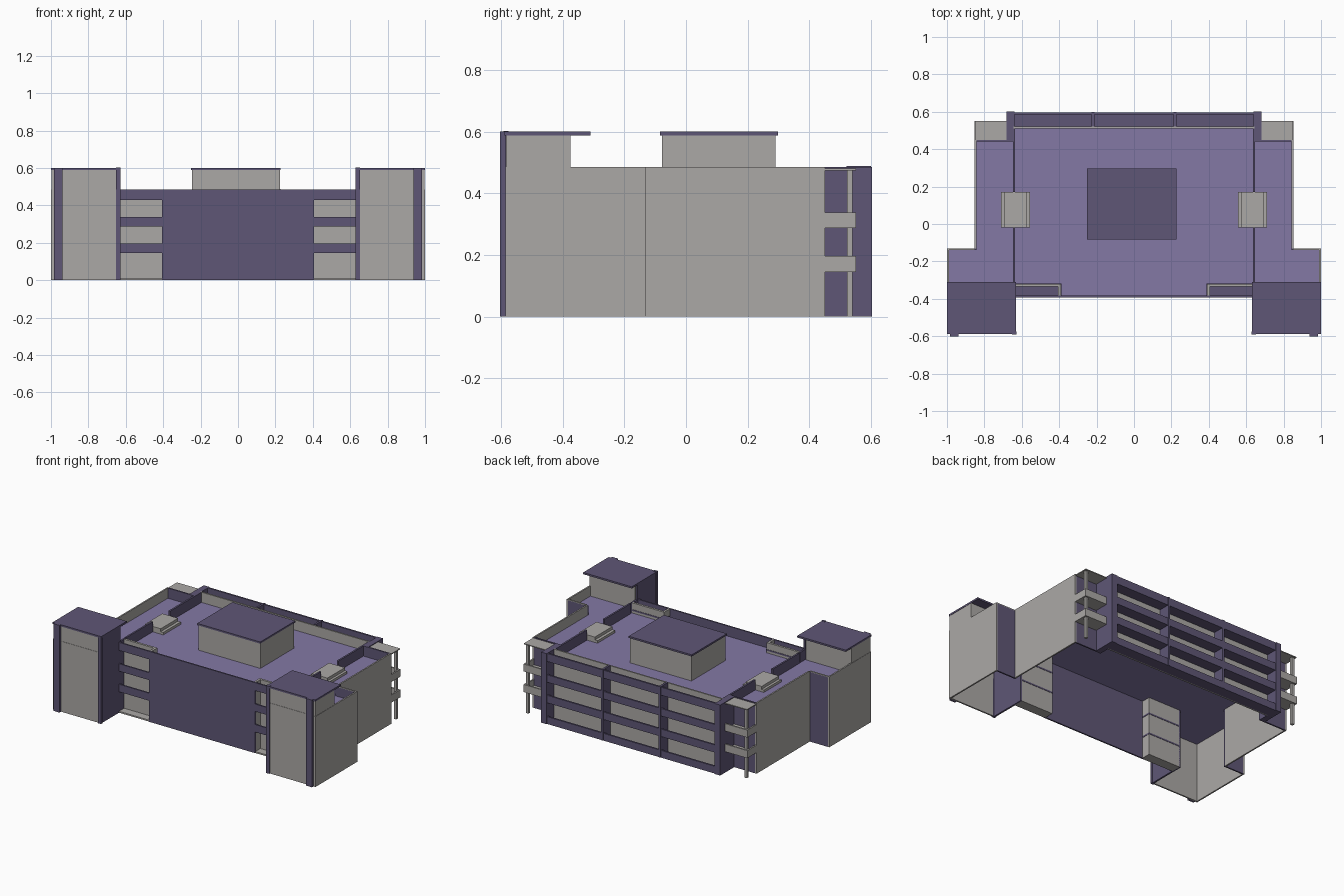
import bpy, bmesh


def material(name, rgb):
    m = bpy.data.materials.new(name)
    m.diffuse_color = (*rgb, 1)
    return m


GREY = material("warm_grey", (0.41, 0.395, 0.38))
DARK = material("dark_purple", (0.114, 0.094, 0.182))
LIGHT = material("light_purple", (0.23, 0.19, 0.375))


def part(name, mat, boxes, mirror=False):
    """One object made of boxes (x0, x1, y0, y1, z0, z1), optionally copied to -x."""
    bm = bmesh.new()
    for b in boxes:
        spans = [b] + ([(-b[1], -b[0]) + tuple(b[2:])] if mirror else [])
        for x0, x1, y0, y1, z0, z1 in spans:
            vs = bmesh.ops.create_cube(bm, size=1)["verts"]
            for v in vs:
                v.co = (x0 if v.co.x < 0 else x1,
                        y0 if v.co.y < 0 else y1,
                        z0 if v.co.z < 0 else z1)
    me = bpy.data.meshes.new(name)
    bm.to_mesh(me)
    bm.free()
    me.materials.append(mat)
    ob = bpy.data.objects.new(name, me)
    bpy.context.collection.objects.link(ob)
    return ob


TOP, ROOF, T = 0.485, 0.415, 0.01
BANDS = [(0.145, 0.197), (0.287, 0.338), (0.43, TOP)]

# Flat roofs inside the parapets (the building is open underneath)
part("main_roof", LIGHT, [(-0.395, 0.395, -0.382, 0.51, ROOF - T, ROOF)])
part("side_roof", LIGHT, [
    (0.395, 0.642, -0.325, 0.51, ROOF - T, ROOF),
    (0.642, 0.842, -0.575, 0.44, ROOF - T, ROOF),
    (0.842, 0.99, -0.575, -0.14, ROOF - T, ROOF)], True)

# Main block walls
part("front_wall", DARK, [(-0.405, 0.405, -0.392, -0.382, 0, TOP)])
part("rear_wall", GREY, [(-0.645, 0.645, 0.51, 0.52, 0, TOP)])
part("recess_wall", GREY, [
    (0.39, 0.635, -0.335, -0.32, 0, TOP),
    (0.39, 0.405, -0.382, -0.335, 0, TOP)], True)
# Dividers leave a gap for the steps over them
part("roof_divider", DARK, [
    (0.635, 0.647, -0.31, -0.02, ROOF, TOP),
    (0.635, 0.647, 0.17, 0.51, ROOF, TOP)], True)

# Front recessed balconies, floors passing through the recess wall
part("front_balcony", DARK, [(0.405, 0.635, -0.392, -0.382, z0, z1)
                             for z0, z1 in BANDS], True)
part("front_balcony_floor", DARK, [(0.388, 0.635, -0.382, -0.318, z0, z0 + T)
                                   for z0, z1 in BANDS], True)
part("front_balcony_base", GREY, [(0.405, 0.635, -0.39, -0.335, 0, T)], True)

# Side wings
part("wing_wall", GREY, [
    (0.842, 0.852, -0.13, 0.45, 0, TOP),
    (0.99, 1.0, -0.585, -0.13, 0, TOP),
    (0.65, 1.0, -0.585, -0.575, 0, TOP),
    (0.852, 0.99, -0.14, -0.13, TOP - 0.006, TOP)], True)
part("wing_return_wall", DARK, [
    (0.842, 0.99, -0.14, -0.13, 0, TOP - 0.006),
    (0.68, 0.842, 0.44, 0.45, 0, TOP)], True)

# Corner towers
part("tower_top_walls", GREY, [
    (0.65, 0.998, -0.583, -0.573, TOP, 0.588),
    (0.988, 0.998, -0.573, -0.375, TOP, 0.588),
    (0.65, 0.988, -0.385, -0.375, ROOF, 0.588)], True)
part("tower_inner_wall", DARK, [
    (0.633, 0.645, -0.575, -0.32, 0, TOP),
    (0.633, 0.645, -0.575, -0.375, TOP, 0.588),
    (0.628, 0.653, -0.592, -0.575, 0, 0.602)], True)
part("tower_pilaster", DARK, [(0.938, 0.984, -0.602, -0.585, 0, 0.6)], True)
part("tower_roof", DARK, [(0.63, 1.0, -0.588, -0.31, 0.588, 0.6)], True)

# Rear gallery: end fins, columns, rails and floors
part("gallery_end_wall", DARK, [(0.64, 0.682, 0.44, 0.602, 0, TOP)], True)
part("gallery_column", DARK, [(0.212, 0.226, 0.52, 0.6, 0, TOP + 0.003)], True)
part("gallery_rail", DARK, [
    b for z0, z1 in [(0, 0.05)] + BANDS for b in (
        (-0.64, 0.64, 0.585, 0.597, z0, z1),
        (-0.64, 0.64, 0.52, 0.585, z0, z0 + T))])

# Rear corner balconies on posts
part("corner_balcony", GREY, [
    b for z0, z1 in BANDS[:2] for b in (
        (0.682, 0.852, 0.54, 0.55, z0, z1),
        (0.842, 0.852, 0.445, 0.54, z0, z1),
        (0.682, 0.842, 0.45, 0.54, z0, z0 + T))], True)
part("corner_balcony_post", GREY, [(0.822, 0.841, 0.521, 0.539, 0, 0.474)], True)
part("corner_balcony_roof", GREY, [(0.682, 0.85, 0.45, 0.55, 0.474, 0.48)], True)

# Rooftop penthouse
part("penthouse_walls", GREY, [(-0.245, 0.225, -0.078, 0.29, ROOF, 0.588)])
part("penthouse_roof", DARK, [(-0.252, 0.228, -0.084, 0.298, 0.588, 0.6)])

# Low steps through the roof dividers
part("roof_steps", GREY, [
    (0.575, 0.695, -0.02, 0.17, ROOF, 0.452),
    (0.555, 0.575, -0.02, 0.17, ROOF, 0.432),
    (0.695, 0.712, -0.02, 0.17, ROOF, 0.432)], True)
